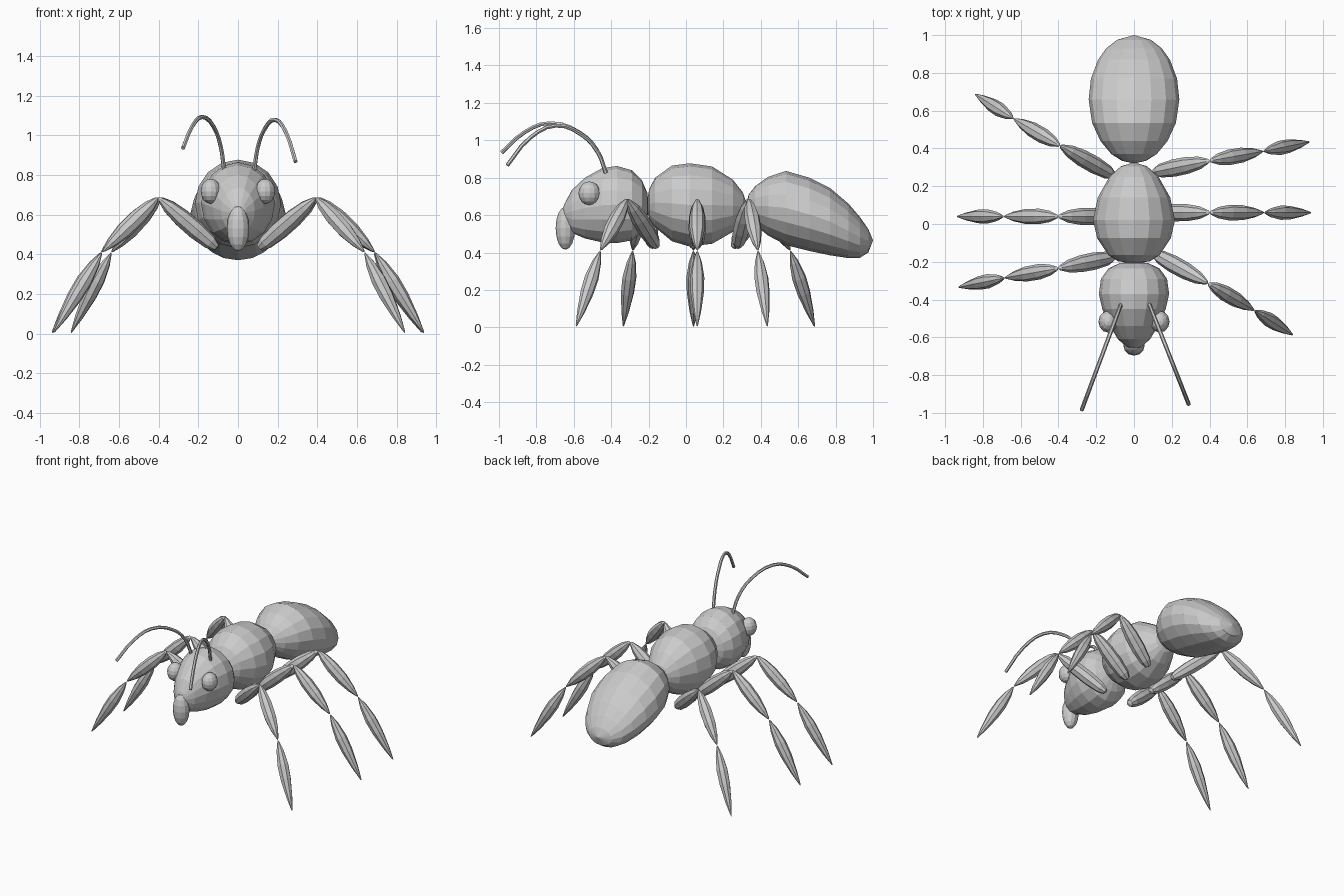
import bpy, bmesh, math
from mathutils import Vector

if "Cube" in bpy.data.objects:
    bpy.data.objects.remove(bpy.data.objects["Cube"])

grey = bpy.data.materials.new("clay_grey")
grey.diffuse_color = (0.6, 0.6, 0.6, 1)
grey.use_nodes = True
grey.node_tree.nodes["Principled BSDF"].inputs["Base Color"].default_value = grey.diffuse_color


def finish(name, bm):
    bmesh.ops.recalc_face_normals(bm, faces=bm.faces)
    mesh = bpy.data.meshes.new(name)
    bm.to_mesh(mesh)
    bm.free()
    mesh.materials.append(grey)
    ob = bpy.data.objects.new(name, mesh)
    bpy.context.collection.objects.link(ob)
    return ob


def skin(name, start, rings, end):
    """Close a stack of point rings with a tip at each end."""
    bm = bmesh.new()
    a, b = bm.verts.new(start), bm.verts.new(end)
    loops = [[bm.verts.new(p) for p in r] for r in rings]
    n = len(loops[0])
    for i in range(n):
        j = (i + 1) % n
        bm.faces.new((a, loops[0][i], loops[0][j]))
        bm.faces.new((b, loops[-1][j], loops[-1][i]))
        for p, q in zip(loops, loops[1:]):
            bm.faces.new((p[i], q[i], q[j], p[j]))
    return finish(name, bm)


def body(name, start, sections, end, sides=16):
    """Sections along y: (y, bottom z, top z, half width)."""
    rings = []
    for y, lo, hi, w in sections:
        ring = []
        for k in range(sides):
            t = 2 * math.pi * k / sides
            ring.append((w * math.cos(t), y, (lo + hi) / 2 + (hi - lo) / 2 * math.sin(t)))
        rings.append(ring)
    skin(name, (0, start[0], start[1]), rings, (0, end[0], end[1]))


def spindle(name, a, b, radius, profile, sides=8):
    a, b = Vector(a), Vector(b)
    axis = (b - a).normalized()
    u = axis.cross(Vector((0, 0, 1))).normalized()
    v = axis.cross(u)
    rings = []
    for t, r in profile:
        c = a.lerp(b, t)
        rings.append([c + radius * r * (u * math.cos(2 * math.pi * k / sides)
                                        + v * math.sin(2 * math.pi * k / sides))
                      for k in range(sides)])
    skin(name, a, rings, b)


def ellipsoid(name, centre, radii, u=12, v=8):
    bm = bmesh.new()
    bmesh.ops.create_uvsphere(bm, u_segments=u, v_segments=v, radius=1)
    for p in bm.verts:
        p.co = Vector([c + r * x for c, r, x in zip(centre, radii, p.co)])
    return finish(name, bm)


# Three body masses
body("head", (-0.665, 0.61),
     [(-0.65, 0.56, 0.66, 0.04), (-0.61, 0.505, 0.735, 0.085), (-0.54, 0.475, 0.80, 0.128),
      (-0.45, 0.455, 0.85, 0.168), (-0.37, 0.45, 0.863, 0.186), (-0.29, 0.465, 0.84, 0.175),
      (-0.235, 0.515, 0.785, 0.135), (-0.207, 0.58, 0.72, 0.075)], (-0.198, 0.65))
body("thorax", (-0.21, 0.66),
     [(-0.197, 0.58, 0.74, 0.085), (-0.165, 0.535, 0.80, 0.135), (-0.075, 0.46, 0.865, 0.195),
      (0.02, 0.432, 0.877, 0.217), (0.14, 0.447, 0.86, 0.192), (0.25, 0.51, 0.79, 0.13),
      (0.305, 0.57, 0.72, 0.07)], (0.328, 0.65))
body("abdomen", (0.32, 0.655),
     [(0.335, 0.59, 0.71, 0.065), (0.37, 0.545, 0.755, 0.12), (0.44, 0.49, 0.805, 0.178),
      (0.535, 0.44, 0.836, 0.222), (0.66, 0.408, 0.80, 0.24), (0.77, 0.385, 0.745, 0.228),
      (0.87, 0.37, 0.66, 0.19), (0.93, 0.372, 0.59, 0.147), (0.975, 0.40, 0.525, 0.09)],
     (1.0, 0.465))

# Mouth and eyes
ellipsoid("mouth", (0, -0.645, 0.53), (0.056, 0.052, 0.115))
for s, side in ((-1, "left"), (1, "right")):
    ellipsoid(side + "_eye", (s * 0.137, -0.517, 0.717), (0.051, 0.058, 0.063))

# Legs: root, knee, ankle, tip; the left side is the right side turned half a circle
FEMUR = [(0.02, 0.45), (0.12, 0.8), (0.35, 1), (0.6, 0.97), (0.82, 0.72), (0.96, 0.3)]
SHIN = [(0.03, 0.3), (0.15, 0.72), (0.35, 1), (0.6, 0.97), (0.82, 0.62), (0.97, 0.17)]
FOOT = [(0.02, 0.15), (0.15, 0.65), (0.35, 1), (0.55, 0.94), (0.8, 0.55), (0.98, 0.12)]
right_legs = {
    "front": [(0.105, -0.155), (0.393, -0.315), (0.638, -0.458), (0.842, -0.588)],
    "middle": [(0.105, 0.06), (0.402, 0.06), (0.69, 0.06), (0.938, 0.06)],
    "back": [(0.105, 0.275), (0.402, 0.335), (0.685, 0.385), (0.93, 0.435)],
}
heights = (0.43, 0.685, 0.41, 0.003)
opposite = {"front": "back", "middle": "middle", "back": "front"}
for place, path in right_legs.items():
    for side in ("right", "left"):
        if side == "right":
            pts, label = [(x, y, z) for (x, y), z in zip(path, heights)], place
        else:
            pts = [(-x, 0.1 - y, z) for (x, y), z in zip(path, heights)]
            label = opposite[place]
        for i, (part, r, prof) in enumerate((("upper", 0.046, FEMUR),
                                             ("middle", 0.041, SHIN), ("lower", 0.038, FOOT))):
            spindle(f"{side}_{label}_leg_{part}", pts[i], pts[i + 1], r, prof)


# Antennae: thin bent tubes
def antenna(name, x0, x1, path):
    cu = bpy.data.curves.new(name, 'CURVE')
    cu.dimensions = '3D'
    cu.bevel_depth = 0.011
    cu.bevel_resolution = 1
    cu.resolution_u = 3
    cu.use_fill_caps = True
    sp = cu.splines.new('BEZIER')
    sp.bezier_points.add(len(path) - 1)
    ya, yb = path[0][0], path[-1][0]
    for p, (y, z) in zip(sp.bezier_points, path):
        p.co = (x0 + (x1 - x0) * (y - ya) / (yb - ya), y, z)
        p.handle_left_type = p.handle_right_type = 'AUTO'
    sp.use_smooth = False
    cu.materials.append(grey)
    bpy.context.collection.objects.link(bpy.data.objects.new(name, cu))


antenna("left_antenna", -0.07, -0.277,
        [(-0.428, 0.825), (-0.475, 0.945), (-0.567, 1.04), (-0.727, 1.092),
         (-0.86, 1.045), (-0.985, 0.935)])
antenna("right_antenna", 0.082, 0.29,
        [(-0.428, 0.825), (-0.472, 0.937), (-0.556, 1.028), (-0.695, 1.078),
         (-0.834, 1.013), (-0.955, 0.867)])
